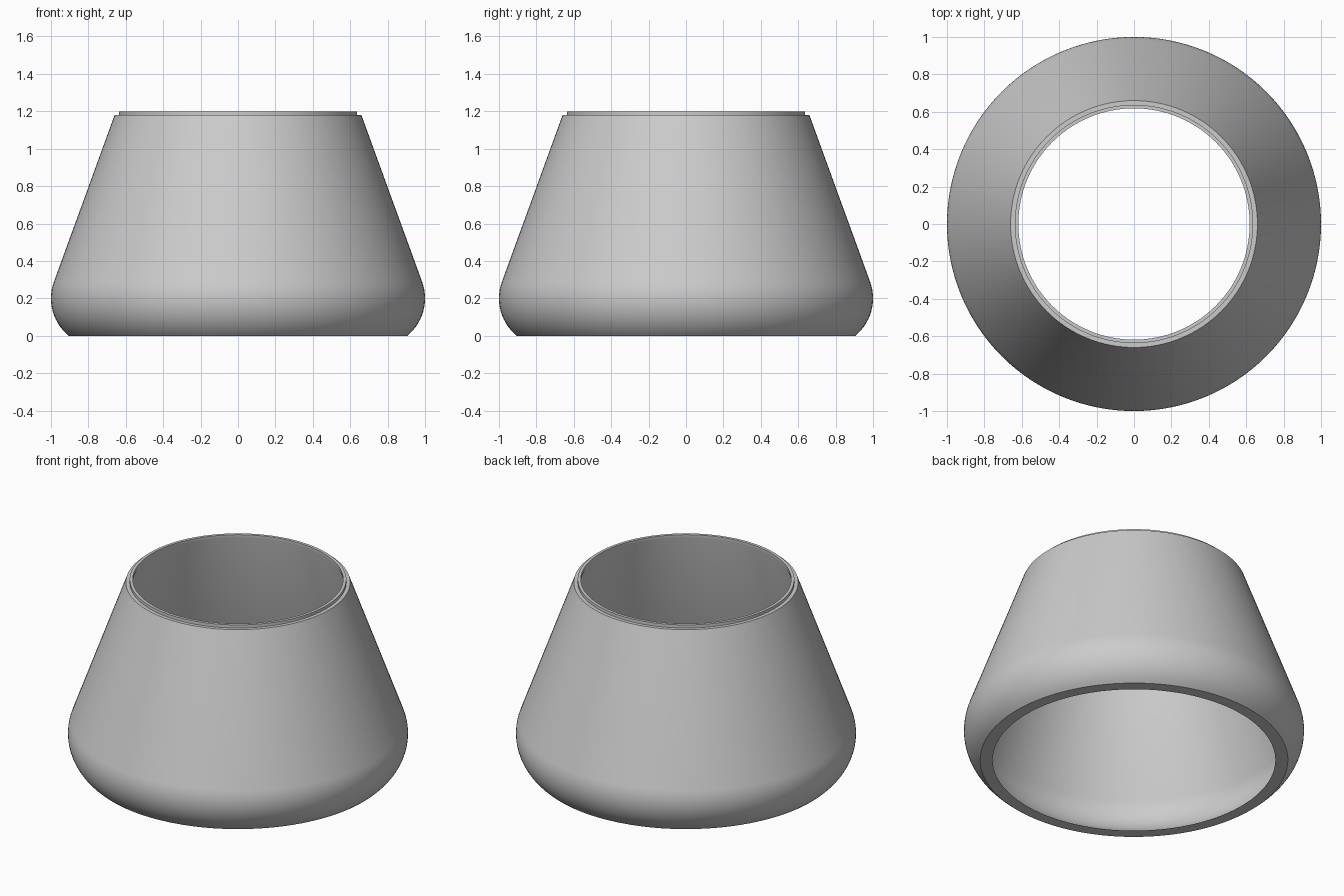
import bpy, bmesh
from math import sin, cos, radians, pi

SEGMENTS = 128
STEPS = 14
CENTRE_R, CENTRE_Z = 0.742, 0.2
OUTER, INNER = 0.258, 0.219      # radii of the rounded foot, outside and inside
TILT = radians(20)               # lean of the conical wall
SHOULDER_Z, TOP_Z = 1.18, 1.2

cube = bpy.data.objects.get("Cube")
if cube:
    bpy.data.objects.remove(cube, do_unlink=True)


def wall(radius):
    """Rounded foot that runs tangentially into the leaning wall."""
    start = -math_asin(CENTRE_Z / radius)
    points = []
    for i in range(STEPS + 1):
        a = start + (TILT - start) * i / STEPS
        points.append((CENTRE_R + radius * cos(a), CENTRE_Z + radius * sin(a)))
    r, z = points[-1]
    points.append((r - (SHOULDER_Z - z) * sin(TILT) / cos(TILT), SHOULDER_Z))
    return points


from math import asin as math_asin

# Closed wall section: outside, stepped lip, inside
outside, inside = wall(OUTER), wall(INNER)
lip_in = inside[-1][0]
profile = outside + [(0.637, SHOULDER_Z), (0.637, TOP_Z), (lip_in, TOP_Z)] + inside[::-1]

# Revolve the section
bm = bmesh.new()
rings = []
for s in range(SEGMENTS):
    a = 2 * pi * s / SEGMENTS
    rings.append([bm.verts.new((r * cos(a), r * sin(a), z)) for r, z in profile])
n = len(profile)
for s in range(SEGMENTS):
    here, there = rings[s], rings[(s + 1) % SEGMENTS]
    for i in range(n):
        j = (i + 1) % n
        bm.faces.new((here[i], there[i], there[j], here[j]))
bmesh.ops.recalc_face_normals(bm, faces=bm.faces[:])
mesh = bpy.data.meshes.new("flared_collar")
bm.to_mesh(mesh)
bm.free()
collar = bpy.data.objects.new("flared_collar", mesh)
bpy.context.collection.objects.link(collar)

# Plain grey finish
grey = bpy.data.materials.new("plain_grey")
grey.use_nodes = True
colour = (0.6, 0.6, 0.6, 1)
grey.diffuse_color = colour
grey.node_tree.nodes["Principled BSDF"].inputs["Base Color"].default_value = colour
mesh.materials.append(grey)

# Smooth curves, sharp rims
bpy.ops.object.select_all(action="DESELECT")
collar.select_set(True)
bpy.context.view_layer.objects.active = collar
bpy.ops.object.shade_smooth_by_angle(angle=radians(30))
